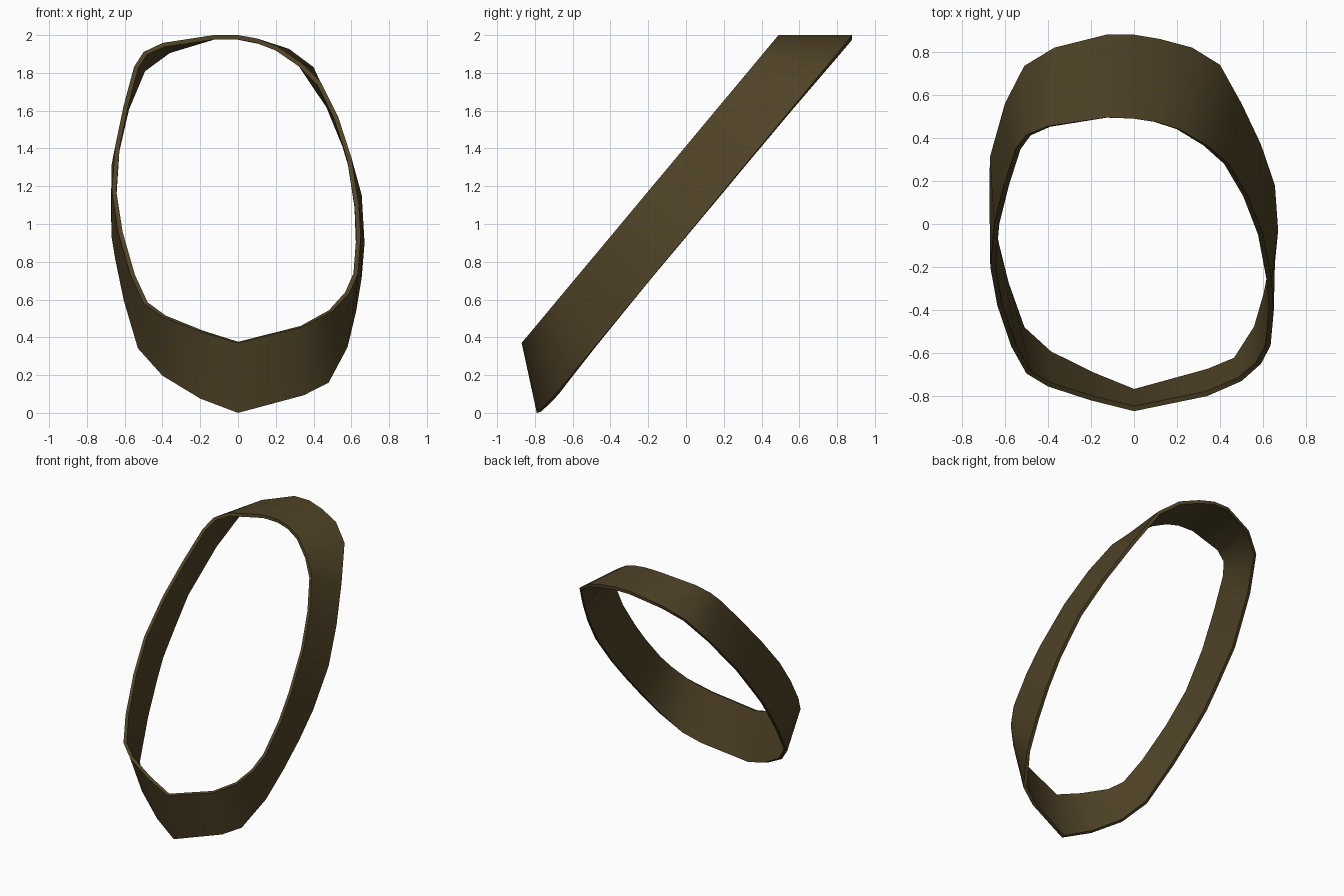
import bpy, math

if "Cube" in bpy.data.objects:
    bpy.data.objects.remove(bpy.data.objects["Cube"])

# Stations around the tilted band: lower rim (x, y), upper rim (x, y)
STATIONS = [
    (0, -.79, 0, -.87), (.35, -.695, .34, -.80), (.48, -.64, .50, -.73),
    (.58, -.485, .59, -.65), (.625, -.33, .635, -.565), (.655, -.18, .65, -.40),
    (.67, -.03, .64, -.26), (.655, .18, .60, -.05), (.59, .37, .53, .13),
    (.50, .56, .44, .28), (.40, .74, .34, .365), (.27, .82, .21, .44),
    (.12, .86, .10, .475), (0, .88, 0, .49), (-.13, .88, -.13, .495),
    (-.37, .82, -.40, .455), (-.51, .735, -.50, .415), (-.60, .56, -.55, .35),
    (-.67, .31, -.605, .18), (-.672, .12, -.65, 0), (-.67, 0, -.668, -.20),
    (-.65, -.10, -.635, -.38), (-.605, -.28, -.57, -.57), (-.53, -.49, -.50, -.695),
    (-.40, -.61, -.40, -.755), (-.20, -.71, -.20, -.82),
]


# Each rim lies in its own sloping plane
def lower_z(y):
    return min(2.0, max(0.0, 0.935 + 1.21 * y))


def upper_z(y):
    return min(2.0, 1.413 + 1.1985 * y)


verts, faces = [], []
n = len(STATIONS)
for i, (ax, ay, bx, by) in enumerate(STATIONS):
    verts += [(ax, ay, lower_z(ay)), (bx, by, upper_z(by))]
    j = (i + 1) % n
    faces.append((2 * i, 2 * j, 2 * j + 1, 2 * i + 1))

mesh = bpy.data.meshes.new("band")
mesh.from_pydata(verts, [], faces)
band = bpy.data.objects.new("band", mesh)
bpy.context.collection.objects.link(band)

# Single dark olive brown colour
mat = bpy.data.materials.new("olive brown")
mat.diffuse_color = (0.08, 0.056, 0.02, 1)
mat.use_nodes = True
mat.node_tree.nodes["Principled BSDF"].inputs["Base Color"].default_value = mat.diffuse_color
mesh.materials.append(mat)

# Thickness grows inwards from the outer surface
solid = band.modifiers.new("thickness", "SOLIDIFY")
solid.thickness = 0.024
solid.offset = -1
bpy.context.view_layer.objects.active = band
band.select_set(True)
bpy.ops.object.modifier_apply(modifier=solid.name)
bpy.ops.object.shade_smooth_by_angle(angle=math.radians(45))
